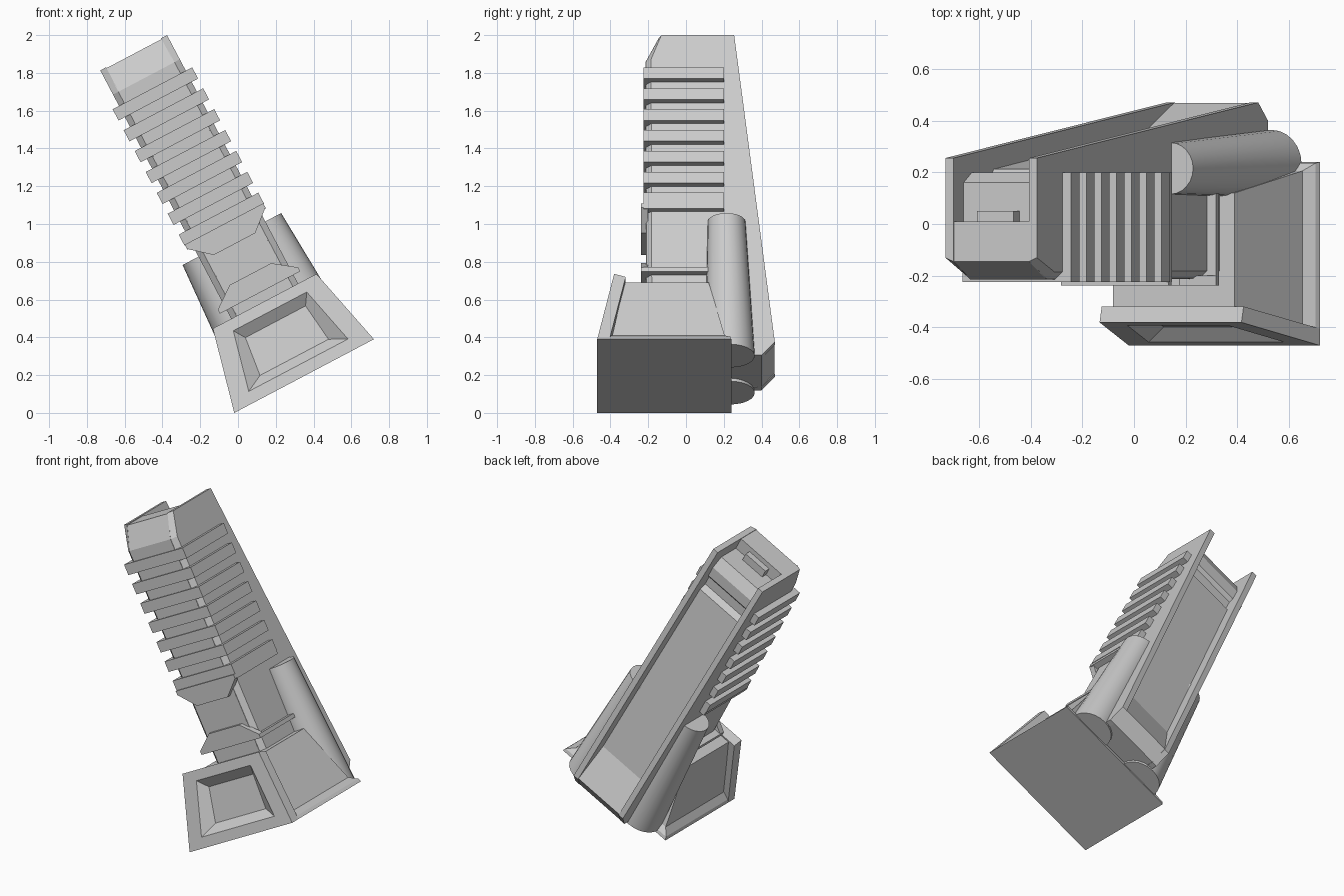
import bpy, bmesh, math
from mathutils import Matrix, Vector

if "Cube" in bpy.data.objects:
    bpy.data.objects.remove(bpy.data.objects["Cube"])

# The whole model is built upright (u, y, w), then leaned to the left
LEAN = Matrix.Translation((0.35, 0, 0.195)) @ Matrix.Rotation(math.radians(-27.8), 4, 'Y')


def loft(name, rings):
    """Skin a stack of equal-length rings and cap both ends."""
    bm = bmesh.new()
    vs = [[bm.verts.new(p) for p in r] for r in rings]
    n = len(rings[0])
    for a, b in zip(vs, vs[1:]):
        for i in range(n):
            bm.faces.new((a[i], a[(i + 1) % n], b[(i + 1) % n], b[i]))
    bm.faces.new(vs[0])
    bm.faces.new(vs[-1])
    bmesh.ops.recalc_face_normals(bm, faces=bm.faces)
    bm.transform(LEAN)
    me = bpy.data.meshes.new(name)
    bm.to_mesh(me)
    bm.free()
    ob = bpy.data.objects.new(name, me)
    bpy.context.collection.objects.link(ob)
    return ob


def prism_u(name, yw, a, b):
    return loft(name, [[(u, y, w) for y, w in yw] for u in (a, b)])


def prism_y(name, uw, a, b):
    return loft(name, [[(u, y, w) for u, w in uw] for y in (a, b)])


def prism_w(name, uy, a, b):
    return loft(name, [[(u, y, w) for u, y in uy] for w in (a, b)])


def u_band(half, front, back):
    """U-shaped band wrapping the front and both sides of the body."""
    return [(-half, back), (-half, front), (half, front), (half, back),
            (.185, back), (.185, -.195), (-.185, -.195), (-.185, back)]


# Body core with channel floor, groove and stepped end
core = [(-.145, 1.93), (-.215, 1.79), (-.21, .05), (.40, .022), (.468, .105),
        (.365, .33), (.212, 1.6), (.18, 1.63), (.18, 1.69), (.2, 1.71),
        (.2, 1.78), (.16, 1.85), (.01, 1.85), (.01, 1.93)]
prism_u("body_core", core, -.168, .168)

# Side walls of the rear channel, front corners chamfered
for s, side in ((-1, "left"), (1, "right")):
    wall = [(-.145, 1.935), (.255, 1.935), (.47, .1), (.40, .02), (-.21, .02), (-.215, 1.79)]
    edge = [(-.13, 1.935), (.255, 1.935), (.47, .1), (.40, .02), (-.18, .02), (-.185, 1.79)]
    loft("channel_wall_" + side, [[(s * .165, y, w) for y, w in wall],
                                  [(s * .2, y, w) for y, w in edge]])
    # Tapered side tubes
    tube = []
    for w, u, y, r in ((.82, .195, .215, .1), (.01, .21, .232, .132)):
        tube.append([(s * (u + r * math.cos(t * math.pi / 12)),
                      y + r * math.sin(t * math.pi / 12), w) for t in range(24)])
    ob = loft("side_tube_" + side, tube)
    bpy.context.view_layer.objects.active = ob
    ob.select_set(True)
    bpy.ops.object.shade_smooth_by_angle(angle=math.radians(30))
    ob.select_set(False)

# Small catch behind the end cap
prism_u("end_catch", [(.0, 1.84), (.05, 1.84), (.05, 1.9), (.0, 1.9)], -.08, .08)

# Grip ribs
for i in range(7):
    w = 1.655 - .125 * i
    prism_w("grip_rib_%d" % (i + 1), u_band(.238, -.225, .2), w, w + .067)

# Skirt under the ribs and neck collar, each with a pointed front tab
prism_w("skirt_band", u_band(.235, -.225, .2), .88, .91)
prism_y("skirt_tab", [(-.235, .91), (-.235, .885), (-.124, .79), (.124, .79),
                      (.235, .885), (.235, .91)], -.238, -.2)
prism_w("collar_band", u_band(.24, -.225, .15), .5, .525)
prism_y("collar_tab", [(-.24, .5), (-.24, .524), (-.124, .61), (.124, .61),
                       (.24, .524), (.24, .5)], -.238, -.2)


# Flared base
def rect(h, y0, y1, w):
    return [(-h, y0, w), (h, y0, w), (h, y1, w), (-h, y1, w)]


loft("base", [rect(.418, -.47, .24, 0), rect(.408, -.464, .235, .02),
              rect(.366, -.39, .205, .05), rect(.266, -.325, .12, .42)])


# Sloping front plate with a recessed panel
def plate(bot, top, w0, w1, off):
    return [(u, -.47 + .2 * w + off, w) for u, w in
            ((-bot, w0), (bot, w0), (top, w1), (-top, w1))]


loft("base_front_plate", [plate(.418, .31, 0, .43, .065), plate(.418, .31, 0, .448, 0),
                          plate(.297, .22, .065, .387, 0), plate(.205, .18, .112, .325, .05)])
